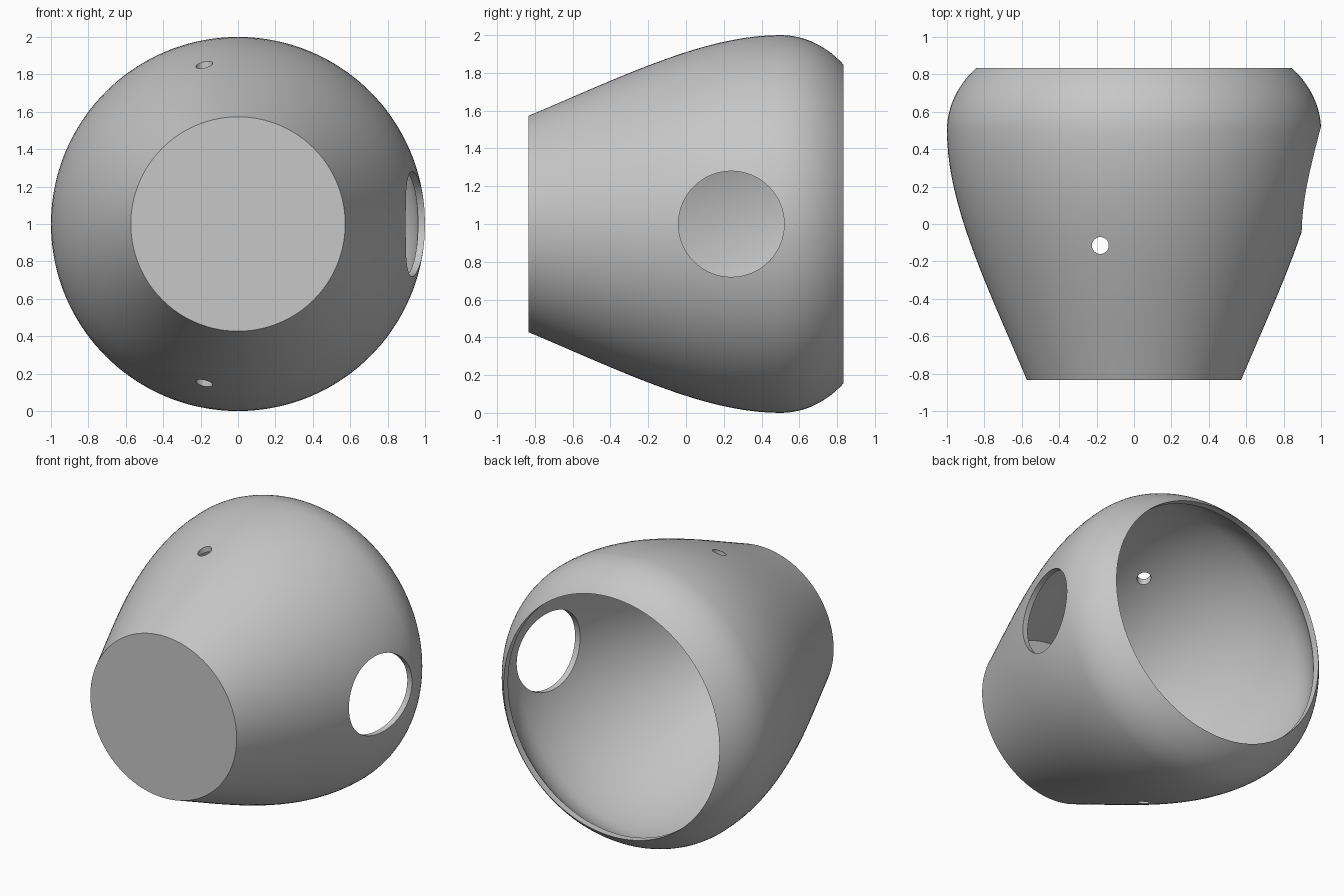
import bpy, bmesh, math
from mathutils import Vector, Matrix, geometry

if "Cube" in bpy.data.objects:
    bpy.data.objects.remove(bpy.data.objects["Cube"], do_unlink=True)

WALL = 0.037
FRONT, BACK, MOUTH = -0.833, 0.833, 0.845

grey = bpy.data.materials.new("light_grey")
grey.use_nodes = True
colour = (0.57, 0.57, 0.57, 1)
grey.diffuse_color = colour
grey.node_tree.nodes["Principled BSDF"].inputs["Base Color"].default_value = colour

# Outer profile as (y, radius): a flared cone that rounds in towards the mouth
flare = geometry.interpolate_bezier(
    Vector((FRONT, 0.573)), Vector((-0.33, 0.785)), Vector((0.1, 1)), Vector((0.5, 1)), 20)
shoulder = geometry.interpolate_bezier(
    Vector((0.5, 1)), Vector((0.64, 1)), Vector((0.755, 0.93)), Vector((BACK, MOUTH)), 14)
outer = [Vector(p[:2]) for p in flare + shoulder[1:]]

# Inner profile: the outer one moved inwards, with a flat floor and a straight bore
inner = []
for i, p in enumerate(outer):
    along = (outer[min(i + 1, len(outer) - 1)] - outer[max(i - 1, 0)]).normalized()
    q = p + Vector((along.y, -along.x)) * WALL
    if q.x > FRONT + WALL + 0.01 and q.y > (MOUTH + 0.004 if p.x > 0.5 else 0):
        inner.append(q)
floor_y = FRONT + WALL
floor = Vector((floor_y, inner[0].y - (inner[0].x - floor_y) * 0.42))
inner = [Vector((floor_y, 0)), floor] + inner + [Vector((0.783, MOUTH))]
profile = [Vector((FRONT, 0))] + outer + inner[::-1]

# Revolve the closed wall section around the y axis
bm = bmesh.new()
verts = [bm.verts.new((p.y, p.x, 1)) for p in profile]
edges = [bm.edges.new(pair) for pair in zip(verts, verts[1:])]
bmesh.ops.spin(bm, geom=verts + edges, cent=(0, 0, 1), axis=(0, 1, 0),
               angle=math.tau, steps=144, use_merge=False)
bmesh.ops.remove_doubles(bm, verts=bm.verts, dist=0.0001)
bmesh.ops.recalc_face_normals(bm, faces=bm.faces)
mesh = bpy.data.meshes.new("hollow_shell")
bm.to_mesh(mesh)
bm.free()
mesh.materials.append(grey)
shell = bpy.data.objects.new("hollow_shell", mesh)
bpy.context.collection.objects.link(shell)
bpy.context.view_layer.objects.active = shell


def drill(name, radius, depth, centre, rotation):
    """Cut a round hole through the shell."""
    bpy.ops.mesh.primitive_cylinder_add(
        vertices=64, radius=radius, depth=depth, location=centre, rotation=rotation)
    cutter = bpy.context.object
    cutter.name = name
    cutter.hide_render = True
    cutter.data.materials.append(grey)
    bpy.ops.object.select_all(action="DESELECT")
    shell.select_set(True)
    bpy.context.view_layer.objects.active = shell
    cut = shell.modifiers.new(name, "BOOLEAN")
    cut.operation = "DIFFERENCE"
    cut.solver = "EXACT"
    cut.object = cutter
    bpy.ops.object.modifier_apply(modifier=cut.name)
    bpy.data.objects.remove(cutter, do_unlink=True)


# Large side port, and the pin hole through top and bottom
drill("side_port_cutter", 0.28, 1, (1, 0.24, 1), (0, math.pi / 2, 0))
drill("pin_hole_cutter", 0.045, 3, (-0.18, -0.115, 1), (0, 0, 0))

shell.select_set(True)
bpy.ops.object.shade_smooth_by_angle(angle=math.radians(30))
